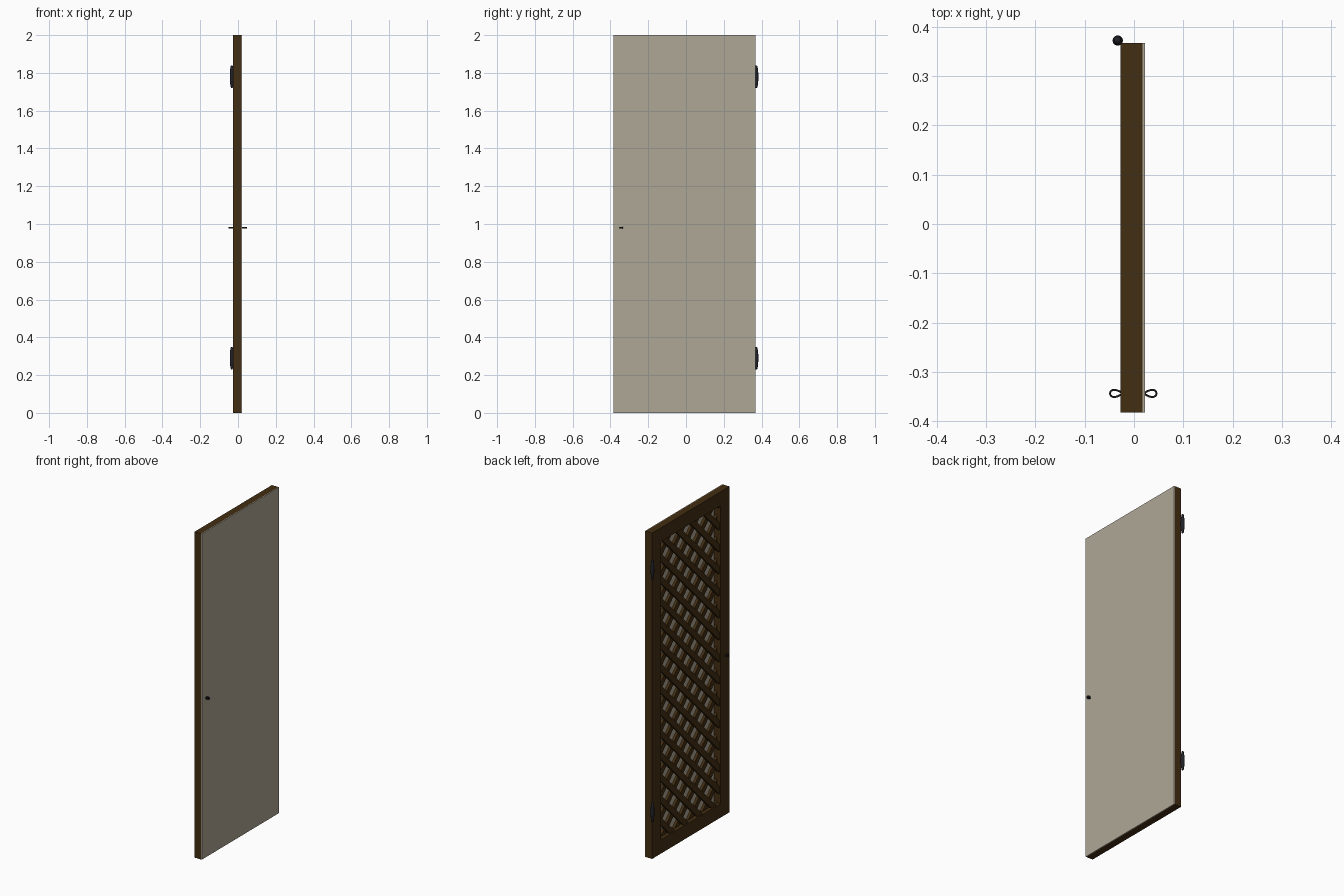
import bpy, bmesh, math
from mathutils import Vector, Matrix

if "Cube" in bpy.data.objects:
    bpy.data.objects.remove(bpy.data.objects["Cube"])


def material(name, rgb):
    m = bpy.data.materials.new(name)
    m.diffuse_color = (*rgb, 1)
    m.use_nodes = True
    m.node_tree.nodes["Principled BSDF"].inputs["Base Color"].default_value = m.diffuse_color
    return m


WOOD = material("dark brown wood", (0.055, 0.027, 0.006))
PANEL = material("beige panel", (0.43, 0.39, 0.31))
IRON = material("blue black iron", (0.015, 0.016, 0.022))
BLACK = material("black handle metal", (0.01, 0.01, 0.01))

# Door extents and the lattice opening
Y0, Y1, H = -0.383, 0.367, 2.0
XB, XF, XP = -0.027, 0.017, 0.022
RAIL = 0.085
OY0, OY1, OZ0, OZ1 = Y0 + RAIL, Y1 - RAIL, RAIL, H - RAIL


def finish(bm, name, mat):
    bmesh.ops.recalc_face_normals(bm, faces=bm.faces)
    me = bpy.data.meshes.new(name)
    bm.to_mesh(me)
    bm.free()
    ob = bpy.data.objects.new(name, me)
    bpy.context.collection.objects.link(ob)
    me.materials.append(mat)
    return ob


def add_box(bm, lo, hi):
    lo, hi = Vector(lo), Vector(hi)
    size = hi - lo
    mat = Matrix.Translation((lo + hi) / 2) @ Matrix.Diagonal((*size, 1))
    return bmesh.ops.create_cube(bm, size=1, matrix=mat)["verts"]


def box(name, lo, hi, mat):
    bm = bmesh.new()
    add_box(bm, lo, hi)
    return finish(bm, name, mat)


# Frame: two stiles and two rails
box("hinge_stile", (XB, OY1, 0), (XF, Y1, H), WOOD)
box("latch_stile", (XB, Y0, 0), (XF, OY0, H), WOOD)
box("bottom_rail", (XB, OY0, 0), (XF, OY1, OZ0), WOOD)
box("top_rail", (XB, OY0, OZ1), (XF, OY1, H), WOOD)

# Thin flat sheet covering the front of the frame
box("cover_panel", (XF, Y0, 0), (XP, Y1, H), PANEL)


# Diagonal lattice slats, trimmed to the opening
def lattice(name, sign, xa, xb, step=0.135, width=0.034):
    bm = bmesh.new()
    ym = (OY0 + OY1) / 2
    for i in range(-3, 19):
        vs = add_box(bm, (xa, -0.6, -width / 2), (xb, 0.6, width / 2))
        m = Matrix.Translation((0, ym, 0.05 + i * step)) @ Matrix.Rotation(sign * math.pi / 4, 4, 'X')
        bmesh.ops.transform(bm, matrix=m, verts=vs)
    e = 0.004
    for co, no in (((0, OY0 - e, 0), (0, -1, 0)), ((0, OY1 + e, 0), (0, 1, 0)),
                   ((0, 0, OZ0 - e), (0, 0, -1)), ((0, 0, OZ1 + e), (0, 0, 1))):
        geom = bm.verts[:] + bm.edges[:] + bm.faces[:]
        bmesh.ops.bisect_plane(bm, geom=geom, plane_co=co, plane_no=no, clear_outer=True)
    finish(bm, name, WOOD)


lattice("lattice_outer", 1, -0.019, -0.003)
lattice("lattice_inner", -1, -0.003, 0.013)


# Barrel hinges: lathed profile with tapered ends
def hinge(name, zc):
    profile = [(0, -0.06), (0.004, -0.059), (0.0065, -0.053), (0.009, -0.035), (0.0105, -0.015),
               (0.0105, 0.015), (0.009, 0.035), (0.0065, 0.053), (0.004, 0.059), (0, 0.06)]
    bm = bmesh.new()
    vs = [bm.verts.new((r, 0, z)) for r, z in profile]
    es = [bm.edges.new(p) for p in zip(vs, vs[1:])]
    bmesh.ops.spin(bm, geom=vs + es, cent=(0, 0, 0), axis=(0, 0, 1),
                   angle=math.tau, steps=20)
    bmesh.ops.remove_doubles(bm, verts=bm.verts, dist=0.0001)
    bmesh.ops.translate(bm, verts=bm.verts, vec=(-0.033, 0.3725, zc))
    ob = finish(bm, name, IRON)
    for p in ob.data.polygons:
        p.use_smooth = True


hinge("lower_hinge", 0.29)
hinge("upper_hinge", 1.78)


# Loop handles: flat strap bent into a teardrop
def handle(name, base, side):
    n, half_t, half_h = 28, 0.002, 0.005
    path = []
    for i in range(n):
        t = math.tau * i / n
        u = (1 - math.cos(t)) / 2
        path.append(Vector((u * 0.0235, 0.0095 * math.sin(t) * (0.45 + 0.55 * u), 0)))
    bm = bmesh.new()
    rings = []
    for i, p in enumerate(path):
        d = (path[(i + 1) % n] - path[i - 1]).normalized()
        nor = Vector((d.y, -d.x, 0))
        ring = []
        for a, b in ((1, 1), (-1, 1), (-1, -1), (1, -1)):
            q = p + nor * half_t * a + Vector((0, 0, half_h * b))
            ring.append(bm.verts.new((base + side * q.x, -0.344 + q.y, 0.98 + q.z)))
        rings.append(ring)
    for i in range(n):
        a, b = rings[i], rings[(i + 1) % n]
        for k in range(4):
            bm.faces.new((a[k], a[(k + 1) % 4], b[(k + 1) % 4], b[k]))
    finish(bm, name, BLACK)


handle("front_handle", XP, 1)
handle("back_handle", XB + 0.002, -1)
